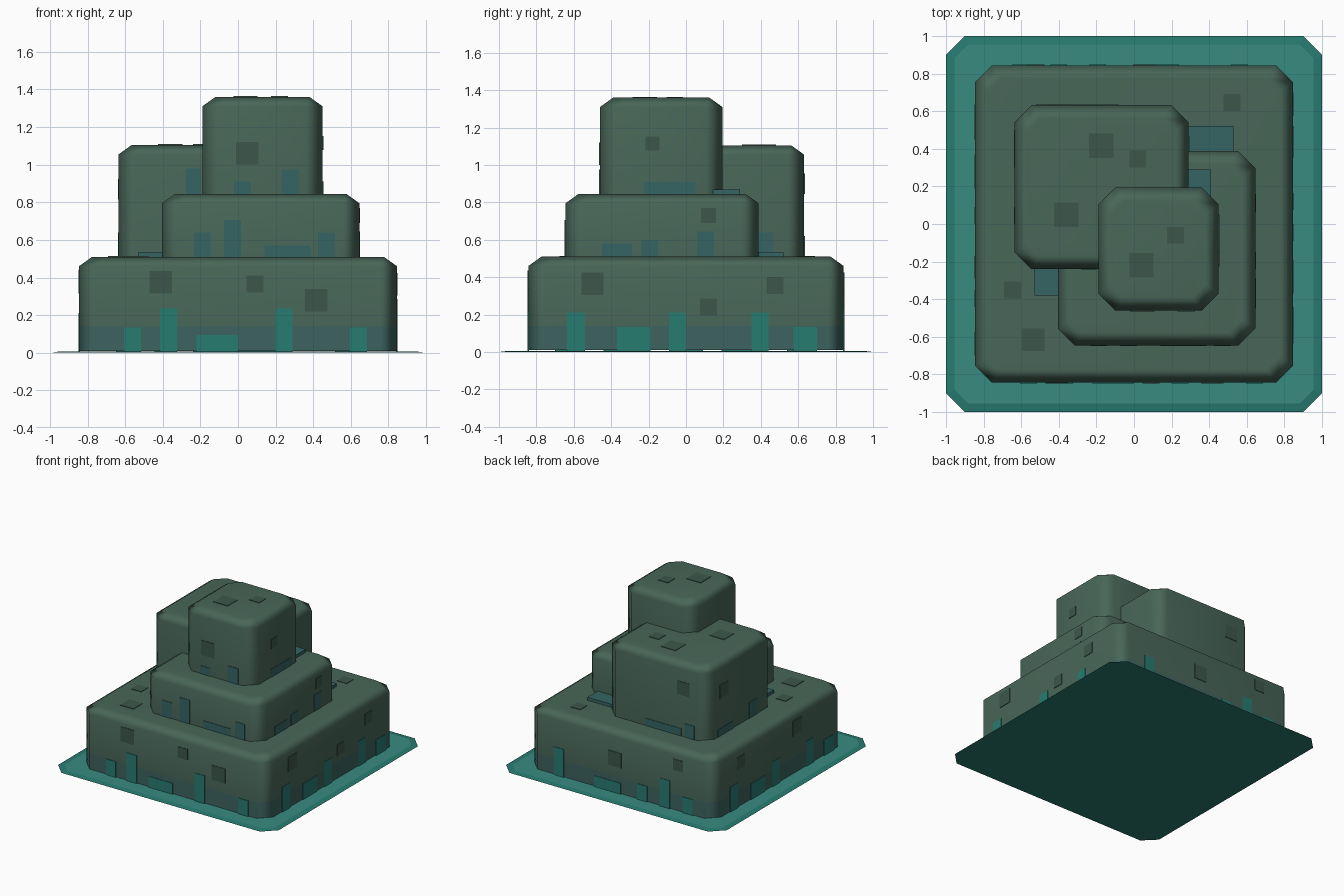
import bpy, bmesh, math

if "Cube" in bpy.data.objects:
    bpy.data.objects.remove(bpy.data.objects["Cube"])


def material(name, rgb):
    m = bpy.data.materials.new(name)
    m.diffuse_color = (*rgb, 1)
    m.use_nodes = True
    m.node_tree.nodes["Principled BSDF"].inputs["Base Color"].default_value = m.diffuse_color
    return m


ROCK = material("rock", (0.065, 0.133, 0.098))
WET = material("wet_rock", (0.047, 0.125, 0.115))
DARK = material("dark_patch", (0.045, 0.095, 0.07))
TEAL = material("teal", (0.02, 0.20, 0.165))
MURK = material("murky_teal", (0.035, 0.13, 0.125))
POOL = material("pool", (0.04, 0.26, 0.22))


def make(name, bm, mats):
    bmesh.ops.recalc_face_normals(bm, faces=bm.faces)
    me = bpy.data.meshes.new(name)
    bm.to_mesh(me)
    bm.free()
    ob = bpy.data.objects.new(name, me)
    bpy.context.collection.objects.link(ob)
    for m in mats:
        me.materials.append(m)
    return ob


def octagon(bm, x0, x1, y0, y1, c, z):
    pts = [(x0 + c, y0), (x1 - c, y0), (x1, y0 + c), (x1, y1 - c),
           (x1 - c, y1), (x0 + c, y1), (x0, y1 - c), (x0, y0 + c)]
    return [bm.verts.new((x, y, z)) for x, y in pts]


def bridge(bm, a, b, mat=0):
    for i in range(len(a)):
        j = (i + 1) % len(a)
        bm.faces.new((a[i], a[j], b[j], b[i])).material_index = mat


def block(name, x0, x1, y0, y1, z0, z1, band=None):
    """Rock block: cut corners, chamfered top, optional wet band at the foot."""
    bm = bmesh.new()
    rings = [octagon(bm, x0, x1, y0, y1, 0.09, z)
             for z in ([z0, band] if band else [z0]) + [z1 - 0.05]]
    i = 0.07
    rings.append(octagon(bm, x0 + i, x1 - i, y0 + i, y1 - i, 0.07, z1))
    for k in range(len(rings) - 1):
        bridge(bm, rings[k], rings[k + 1], 1 if band and k == 0 else 0)
    bm.faces.new(rings[0])
    bm.faces.new(rings[-1])
    ob = make(name, bm, [ROCK, WET])
    bpy.ops.object.select_all(action='DESELECT')
    ob.select_set(True)
    bpy.context.view_layer.objects.active = ob
    bpy.ops.object.shade_smooth_by_angle(angle=math.radians(60))
    wn = ob.modifiers.new("weighted", 'WEIGHTED_NORMAL')
    wn.keep_sharp = True


def box(name, x0, x1, y0, y1, z0, z1, mat):
    bm = bmesh.new()
    bmesh.ops.create_cube(bm, size=1)
    for v in bm.verts:
        v.co = (x1 if v.co.x > 0 else x0, y1 if v.co.y > 0 else y0,
                z1 if v.co.z > 0 else z0)
    make(name, bm, [mat])


T = 0.004  # how far surface decals stand proud


def decal(name, side, plane, u0, u1, v0, v1, mat):
    """Thin plate on a face: side is '-y', '+y', '-x', '+x' or '+z'."""
    lo, hi = plane - T, plane + T
    if side[1] == 'y':
        box(name, u0, u1, lo, hi, v0, v1, mat)
    elif side[1] == 'x':
        box(name, lo, hi, u0, u1, v0, v1, mat)
    else:
        box(name, u0, u1, v0, v1, lo, hi, mat)


def drips(side, plane, base, mat, items):
    for u0, u1, top in items:
        decal("drip", side, plane, u0, u1, base, top, mat)


def patches(side, plane, items):
    for u, v, s in items:
        decal("patch", side, plane, u - s / 2, u + s / 2, v - s / 2, v + s / 2, DARK)


# flat ground sheet with a darker rim
bm = bmesh.new()
outer = octagon(bm, -1, 1, -1, 1, 0.1, 0.0)
inner = octagon(bm, -0.955, 0.955, -0.955, 0.955, 0.075, 0.006)
bridge(bm, outer, inner, 1)
bm.faces.new(inner)
bm.faces.new(outer[::-1]).material_index = 1
make("ground_sheet", bm, [POOL, TEAL])

# stacked rock blocks
block("base_block", -0.845, 0.845, -0.843, 0.843, 0.01, 0.51, band=0.14)
block("rear_block", -0.635, 0.29, -0.24, 0.632, 0.5, 1.105)
block("front_block", -0.405, 0.645, -0.645, 0.388, 0.5, 0.845)
block("top_block", -0.19, 0.45, -0.46, 0.195, 0.835, 1.36)

# low ledges peeking out between blocks
box("ledge", -0.53, -0.405, -0.38, -0.2, 0.5, 0.535, MURK)
box("ledge", 0.25, 0.53, 0.36, 0.52, 0.5, 0.535, MURK)
box("ledge", 0.25, 0.41, 0.14, 0.29, 0.83, 0.87, MURK)

# drips around the base
drips('-y', -0.843, 0, TEAL, [(-0.605, -0.515, 0.135), (-0.415, -0.325, 0.235),
      (-0.22, 0, 0.095), (0.2, 0.29, 0.235), (0.595, 0.685, 0.135)])
drips('+y', 0.843, 0, TEAL, [(0.515, 0.605, 0.235), (0.0, 0.24, 0.095),
      (-0.24, -0.15, 0.135), (-0.445, -0.355, 0.235), (-0.65, -0.56, 0.135)])
side_drips = [(-0.635, -0.54, 0.21), (-0.37, -0.19, 0.135), (-0.09, 0, 0.21),
              (0.35, 0.44, 0.21), (0.575, 0.7, 0.135)]
drips('+x', 0.845, 0, TEAL, side_drips)
drips('-x', -0.845, 0, TEAL, [(-b, -a, t) for a, b, t in side_drips])

# drips on the upper blocks
drips('-y', -0.645, 0.505, MURK, [(-0.235, -0.145, 0.64), (-0.075, 0.015, 0.705),
      (0.14, 0.385, 0.57), (0.425, 0.515, 0.64)])
drips('+x', 0.645, 0.505, MURK, [(-0.45, -0.29, 0.58), (-0.24, -0.15, 0.6),
      (0.06, 0.15, 0.645)])
drips('+x', 0.29, 0.505, MURK, [(0.38, 0.465, 0.64)])
drips('+y', 0.632, 0.505, MURK, [(-0.4, -0.08, 0.57), (-0.52, -0.43, 0.62)])
drips('-x', -0.635, 0.505, MURK, [(0.3, 0.5, 0.57), (0.0, 0.09, 0.64)])
drips('-y', -0.24, 0.84, MURK, [(-0.28, -0.2, 0.98)])
drips('-y', -0.46, 0.84, MURK, [(-0.02, 0.07, 0.91), (0.23, 0.325, 0.975)])
drips('+x', 0.45, 0.84, MURK, [(-0.225, 0.05, 0.91)])

# dark square patches on sides
patches('-y', -0.843, [(-0.41, 0.375, 0.12), (0.09, 0.365, 0.09), (0.415, 0.28, 0.12)])
patches('+y', 0.843, [(0.055, 0.28, 0.12), (-0.52, 0.38, 0.09)])
patches('+x', 0.845, [(-0.5, 0.365, 0.12), (0.12, 0.24, 0.09), (0.475, 0.355, 0.09)])
patches('-x', -0.845, [(0.5, 0.365, 0.1), (-0.23, 0.38, 0.12)])
patches('+y', 0.632, [(-0.42, 0.9, 0.11)])
patches('-x', -0.635, [(0.42, 0.87, 0.11)])
patches('+x', 0.645, [(0.12, 0.73, 0.08)])
patches('-y', -0.46, [(0.05, 1.06, 0.12)])
patches('+x', 0.45, [(-0.18, 1.115, 0.075)])

# dark square patches on tops
patches('+z', 0.51, [(0.52, 0.645, 0.09), (-0.645, -0.35, 0.09), (-0.535, -0.615, 0.12)])
patches('+z', 1.105, [(-0.175, 0.415, 0.13), (-0.36, 0.05, 0.13), (0.02, 0.345, 0.09)])
patches('+z', 1.36, [(0.04, -0.22, 0.13), (0.22, -0.06, 0.09)])
